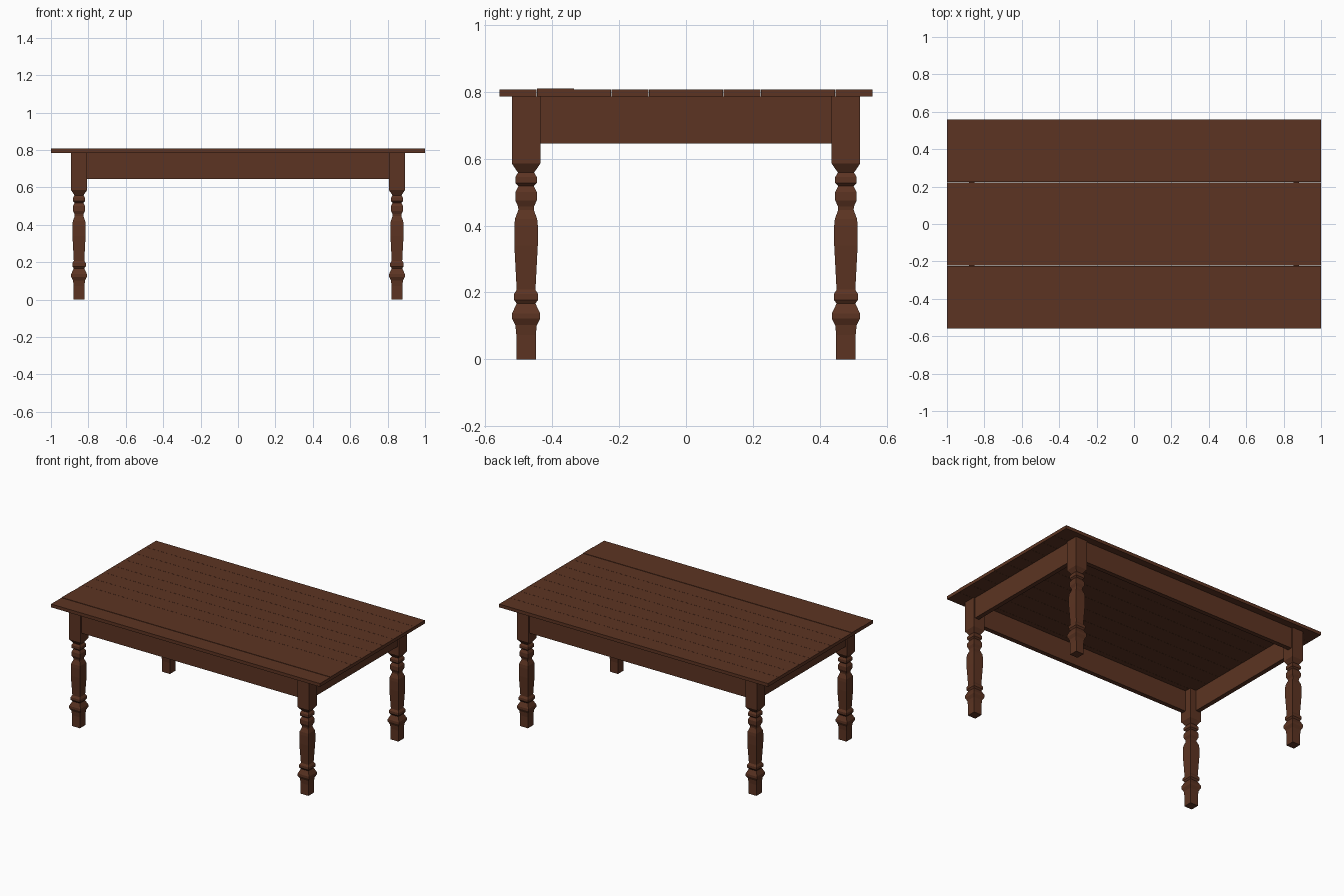
import bpy, bmesh

cube = bpy.data.objects.get("Cube")
if cube:
    bpy.data.objects.remove(cube, do_unlink=True)

wood = bpy.data.materials.new("brown wood")
wood.use_nodes = True
color = (0.107, 0.034, 0.016, 1)
wood.diffuse_color = color
wood.node_tree.nodes["Principled BSDF"].inputs["Base Color"].default_value = color


def finish(name, bm):
    bmesh.ops.recalc_face_normals(bm, faces=bm.faces)
    mesh = bpy.data.meshes.new(name)
    bm.to_mesh(mesh)
    bm.free()
    mesh.materials.append(wood)
    obj = bpy.data.objects.new(name, mesh)
    bpy.context.collection.objects.link(obj)
    return obj


def box(name, center, size):
    bm = bmesh.new()
    bmesh.ops.create_cube(bm, size=1)
    bmesh.ops.scale(bm, vec=size, verts=bm.verts)
    bmesh.ops.translate(bm, vec=center, verts=bm.verts)
    return finish(name, bm)


def square_loft(name, x, y, profile):
    """Stack square rings of the given half width and height."""
    bm = bmesh.new()
    corners = ((-1, -1), (1, -1), (1, 1), (-1, 1))
    rings = [[bm.verts.new((x + r * a, y + r * b, z)) for a, b in corners]
             for r, z in profile]
    for low, high in zip(rings, rings[1:]):
        for i in range(4):
            j = (i + 1) % 4
            bm.faces.new((low[i], low[j], high[j], high[i]))
    bm.faces.new(rings[0])
    bm.faces.new(rings[-1])
    return finish(name, bm)


LEG_X, LEG_Y, BLOCK = 0.85, 0.478, 0.0425
APRON_LOW, TOP_LOW, TOP_HIGH = 0.645, 0.785, 0.807

# Legs with a square shaped baluster outline
leg_profile = [
    (0.029, 0), (0.029, 0.073), (0.032, 0.102), (0.042, 0.122), (0.042, 0.137),
    (0.028, 0.167), (0.036, 0.178), (0.036, 0.195), (0.028, 0.208),
    (0.035, 0.34), (0.035, 0.40), (0.033, 0.42), (0.023, 0.447),
    (0.024, 0.457), (0.032, 0.475), (0.032, 0.50), (0.023, 0.518),
    (0.032, 0.527), (0.032, 0.545), (0.024, 0.558), (BLOCK, 0.585),
    (BLOCK, TOP_LOW),
]
for side, sx in (("right", -1), ("left", 1)):
    for end, sy in (("front", -1), ("back", 1)):
        square_loft(f"{end}_{side}_leg", sx * LEG_X, sy * LEG_Y, leg_profile)

# Aprons between the legs, set slightly back from the block faces
thick, inset = 0.03, 0.01
offset = BLOCK - inset - thick / 2
mid_z, height = (APRON_LOW + TOP_LOW) / 2, TOP_LOW - APRON_LOW
for name, s in (("front_apron", -1), ("back_apron", 1)):
    box(name, (0, s * (LEG_Y + offset), mid_z),
        (2 * (LEG_X - BLOCK), thick, height))
for name, s in (("right_apron", -1), ("left_apron", 1)):
    box(name, (s * (LEG_X + offset), 0, mid_z),
        (thick, 2 * (LEG_Y - BLOCK), height))

# Tabletop planks with hairline joints
count, depth = 10, 1.116
pitch = depth / count
for i in range(count):
    y = -depth / 2 + pitch * (i + 0.5)
    lift = 0.002 if i == 1 else 0
    box(f"plank_{i + 1}", (0, y, (TOP_LOW + TOP_HIGH + lift) / 2),
        (2, pitch - 0.001, TOP_HIGH - TOP_LOW + lift))
